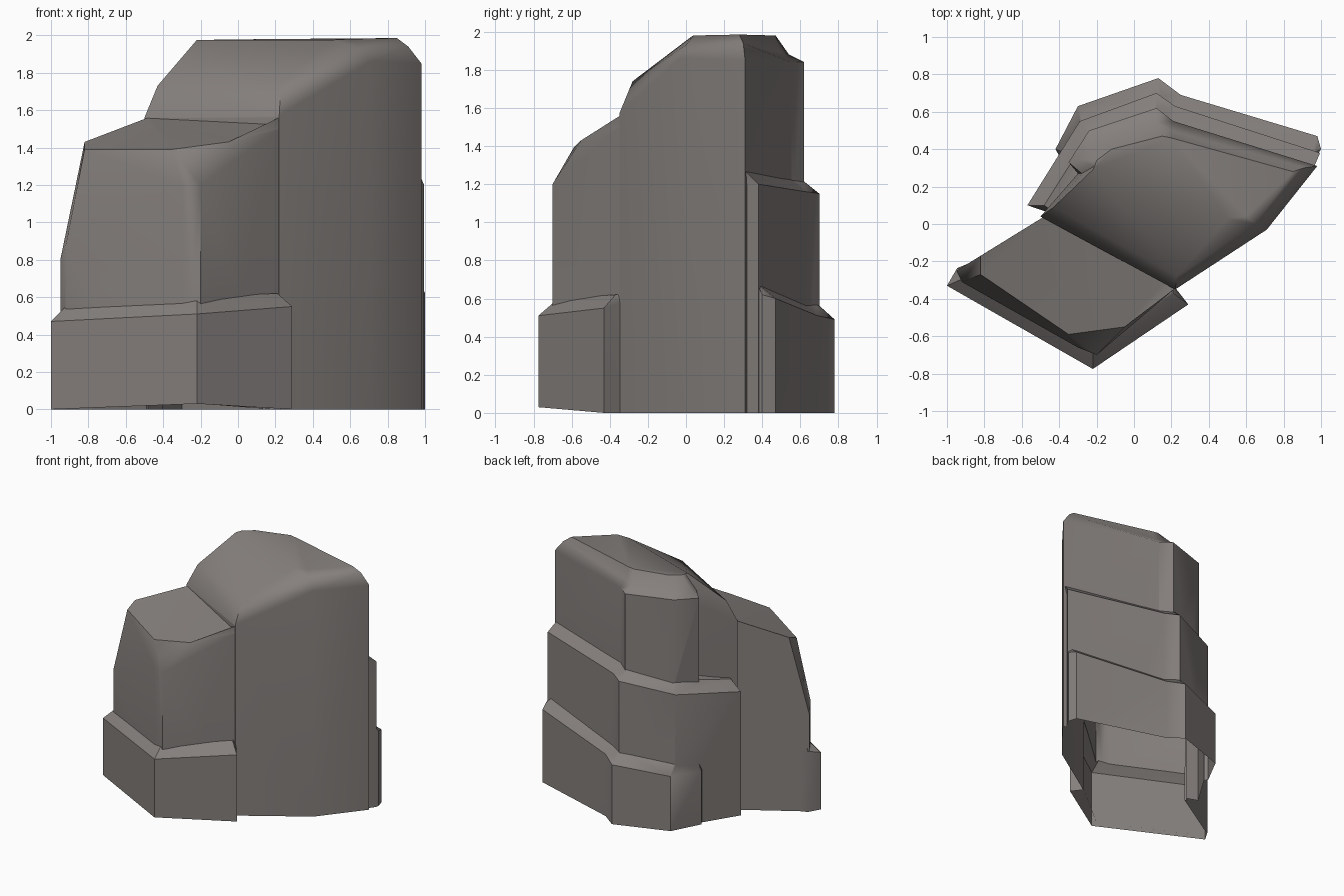
import bpy, bmesh, math

stone = bpy.data.materials.new("warm_grey_stone")
stone.diffuse_color = (0.235, 0.215, 0.205, 1)


def lump(name, bottom, *rings):
    """Closed rock lump: vertical wall from the bottom to the first ring, then sloped ledges."""
    bm = bmesh.new()
    levels = [[(x, y, bottom) for x, y, z in rings[0]], *rings]
    rows = [[bm.verts.new(p) for p in level] for level in levels]
    n = len(rows[0])
    for low, high in zip(rows, rows[1:]):
        for i in range(n):
            j = (i + 1) % n
            bm.faces.new((low[i], low[j], high[j], high[i]))
    bm.faces.new(rows[0][::-1])
    bm.faces.new(rows[-1])
    bmesh.ops.triangulate(bm, faces=bm.faces[:])
    bmesh.ops.recalc_face_normals(bm, faces=bm.faces[:])
    mesh = bpy.data.meshes.new(name)
    bm.to_mesh(mesh)
    bm.free()
    mesh.materials.append(stone)
    ob = bpy.data.objects.new(name, mesh)
    bpy.context.collection.objects.link(ob)
    return ob


# tall main boulder: wall rim, steep step, plateau
rock = lump(
    "stepped_rock", 0,
    [(-.50, .04, 1.56), (.22, -.35, 1.57), (.71, -.03, 1.86), (.98, .31, 1.85), (.21, .55, 1.84),
     (.12, .62, 1.84), (-.24, .50, 1.84), (-.35, .33, 1.82), (-.30, .27, 1.72)],
    [(-.43, .09, 1.73), (.23, -.28, 1.74), (.65, .00, 1.93), (.91, .30, 1.94), (.20, .50, 1.89),
     (.12, .54, 1.88), (-.20, .44, 1.88), (-.29, .34, 1.87), (-.28, .27, 1.85)],
    [(-.22, .29, 1.975), (.50, .03, 1.975), (.60, .04, 1.98), (.85, .28, 1.985), (.20, .46, 1.98),
     (.15, .47, 1.98), (-.12, .40, 1.975), (-.20, .34, 1.975), (-.21, .31, 1.975)])

# lower shoulder in front
shoulder = lump(
    "front_shoulder", .004,
    [(-.95, -.25, .80), (-.92, -.31, .88), (-.30, -.66, 1.20), (-.20, -.70, 1.20),
     (.22, -.345, 1.50), (.25, -.20, 1.5), (-.48, .04, 1.50)],
    [(-.82, -.17, 1.43), (-.82, -.27, 1.39), (-.35, -.59, 1.39), (-.05, -.55, 1.43),
     (.22, -.345, 1.56), (.25, -.20, 1.57), (-.48, .04, 1.56)])

# low skirt around the front foot
skirt = lump(
    "front_skirt", .008,
    [(-1.0, -.33, .47), (-.22, -.775, .51), (.29, -.43, .55), (.22, -.34, .58),
     (.15, -.25, .55), (-.60, -.10, .50), (-.945, -.235, .50)],
    [(-.91, -.29, .56), (-.22, -.67, .60), (.21, -.37, .62), (.20, -.32, .62),
     (.15, -.25, .62), (-.60, -.10, .58), (-.92, -.245, .56)])

# two terraces on the back
upper_terrace = lump(
    "back_upper_terrace", .012,
    [(.93, .29, 1.20), (.995, .38, 1.20), (.22, .63, 1.16), (.12, .70, 1.15), (-.29, .55, 1.09),
     (-.57, .10, 1.02), (-.45, .06, 1.02), (-.10, .20, 1.1), (.50, .20, 1.1)],
    [(.92, .285, 1.27), (.965, .31, 1.27), (.20, .53, 1.24), (.11, .60, 1.23), (-.24, .48, 1.17),
     (-.48, .10, 1.10), (-.44, .07, 1.10), (-.10, .20, 1.2), (.50, .20, 1.2)])
lower_terrace = lump(
    "back_lower_terrace", .016,
    [(.93, .29, .64), (1.0, .40, .62), (.98, .47, .60), (.25, .69, .51), (.13, .78, .49),
     (-.30, .63, .45), (-.42, .40, .44), (-.38, .33, .44), (0, .30, .5), (.50, .30, .5)],
    [(.92, .29, .70), (.97, .36, .70), (.95, .375, .68), (.21, .61, .58), (.12, .68, .58),
     (-.27, .53, .54), (-.36, .38, .54), (-.34, .33, .54), (0, .30, .57), (.50, .30, .57)])

# fuse everything into one shell
bpy.context.view_layer.objects.active = rock
rock.select_set(True)
for part in (shoulder, skirt, upper_terrace, lower_terrace):
    mod = rock.modifiers.new("fuse", 'BOOLEAN')
    mod.operation = 'UNION'
    mod.solver = 'EXACT'
    mod.object = part
    bpy.ops.object.modifier_apply(modifier=mod.name)
    bpy.data.objects.remove(part)

# open underside and slightly raised front toe
bm = bmesh.new()
bm.from_mesh(rock.data)
bm.normal_update()
under = [f for f in bm.faces if f.normal.z < -.7 and f.calc_center_median().z < .03]
bmesh.ops.delete(bm, geom=under, context='FACES')
bmesh.ops.remove_doubles(bm, verts=bm.verts[:], dist=.001)
for v in bm.verts:
    if v.co.z < .03:
        v.co.z = .03 if v.co.y < -.6 else 0
bm.to_mesh(rock.data)
bm.free()

# soft rounded shading
bpy.ops.object.shade_smooth_by_angle(angle=math.radians(40))
soft = rock.modifiers.new("soft_normals", 'WEIGHTED_NORMAL')
soft.keep_sharp = True
